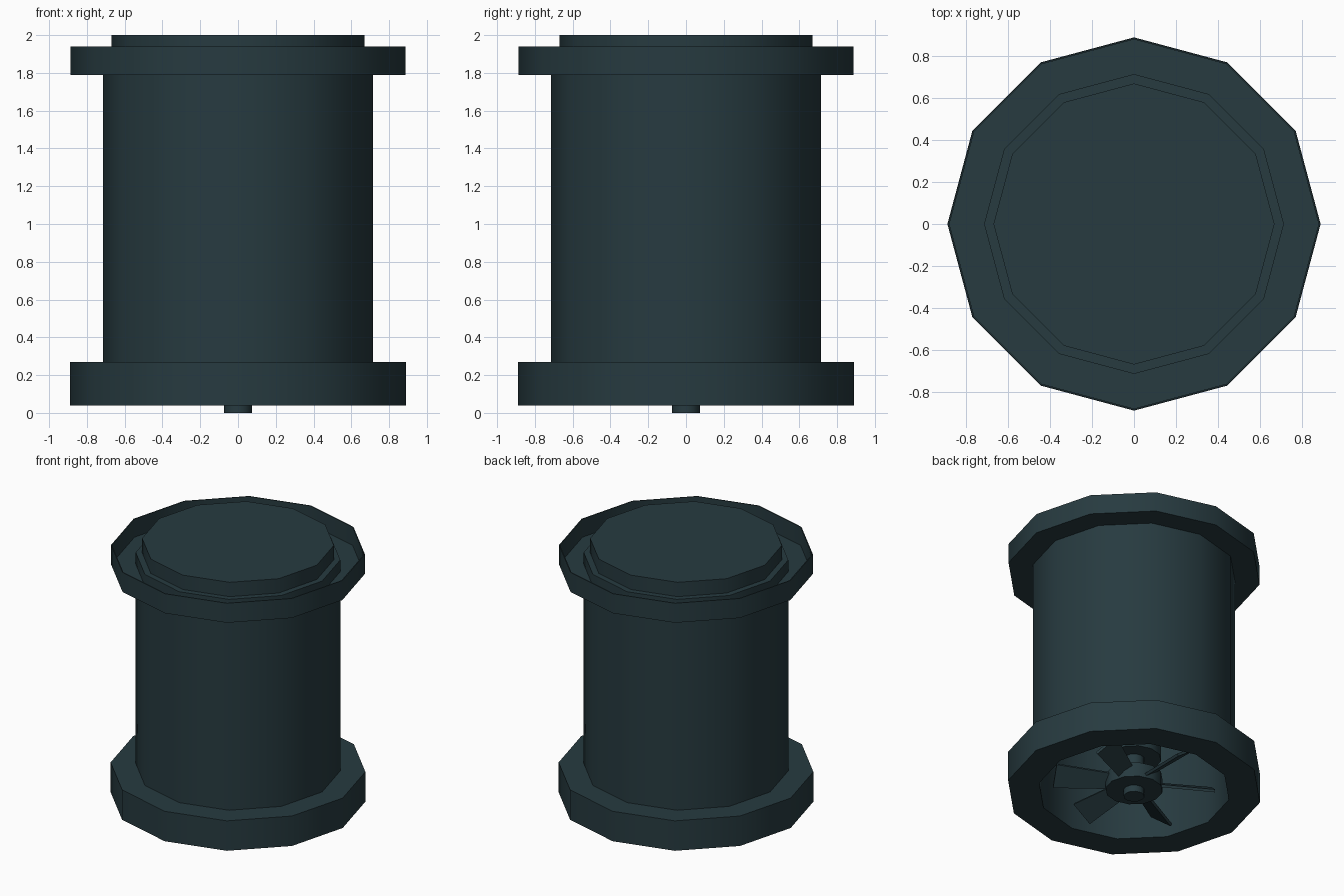
import bpy, bmesh, math
from mathutils import Vector

if "Cube" in bpy.data.objects:
    bpy.data.objects.remove(bpy.data.objects["Cube"])

mat = bpy.data.materials.new("dark_teal")
mat.diffuse_color = (0.02, 0.043, 0.051, 1)
mat.use_nodes = True
mat.node_tree.nodes["Principled BSDF"].inputs["Base Color"].default_value = mat.diffuse_color
SIDES = 12


def finish(name, bm, smooth=True):
    bmesh.ops.remove_doubles(bm, verts=bm.verts, dist=1e-5)
    bmesh.ops.recalc_face_normals(bm, faces=bm.faces)
    mesh = bpy.data.meshes.new(name)
    bm.to_mesh(mesh)
    bm.free()
    mesh.materials.append(mat)
    ob = bpy.data.objects.new(name, mesh)
    bpy.context.collection.objects.link(ob)
    if smooth:
        bpy.ops.object.select_all(action='DESELECT')
        ob.select_set(True)
        bpy.context.view_layer.objects.active = ob
        bpy.ops.object.shade_smooth_by_angle(angle=math.radians(40))
    return ob


def lathe(name, profile, closed=False):
    """Spin an (r, z) profile into a twelve-sided solid."""
    bm = bmesh.new()
    pts = profile + profile[:1] if closed else profile
    rings = []
    for r, z in pts:
        rings.append([bm.verts.new((r * math.cos(i * math.tau / SIDES),
                                    r * math.sin(i * math.tau / SIDES), z))
                      for i in range(SIDES)])
    for a, b in zip(rings, rings[1:]):
        for i in range(SIDES):
            j = (i + 1) % SIDES
            bm.faces.new((a[i], a[j], b[j], b[i]))
    if not closed:
        for ring in (rings[0], rings[-1]):
            bm.faces.new(ring)
    return finish(name, bm)


# Housing: flanged tube, hollow from below, with a dished top collar and raised cap
lathe("housing", [
    (0.67, 1.86), (0.67, 0.04), (0.89, 0.04), (0.89, 0.27), (0.715, 0.27),
    (0.715, 1.79), (0.887, 1.79), (0.887, 1.94), (0.88, 1.94), (0.88, 1.80),
    (0.715, 1.80), (0.715, 1.89), (0.67, 1.89), (0.67, 2.0)])

# Fan hub, motor column and shaft tip
lathe("fan_hub", [(0.20, 0.05), (0.20, 0.16)])
lathe("motor_column", [(0.19, 0.3), (0.19, 1.86)])
lathe("fan_shaft", [(0.073, 0.0), (0.073, 0.3)])

# Six pitched fan blades
bm = bmesh.new()
pitch = math.radians(35)
for k in range(6):
    a = math.radians(30 + 60 * k)
    radial = Vector((math.cos(a), math.sin(a), 0))
    tangent = Vector((-math.sin(a), math.cos(a), 0))
    up = Vector((0, 0, 1))
    wide = tangent * math.cos(pitch) + up * math.sin(pitch)
    normal = up * math.cos(pitch) - tangent * math.sin(pitch)
    verts = [bm.verts.new(radial * r + wide * w * s + normal * t + up * 0.11)
             for t in (-0.01, 0.01)
             for r, w, s in ((0.17, 0.06, -1), (0.56, 0.09, -1),
                             (0.56, 0.09, 1), (0.17, 0.06, 1))]
    bm.faces.new(verts[:4])
    bm.faces.new(verts[4:])
    for i in range(4):
        j = (i + 1) % 4
        bm.faces.new((verts[i], verts[j], verts[4 + j], verts[4 + i]))
finish("fan_blades", bm, smooth=False)
